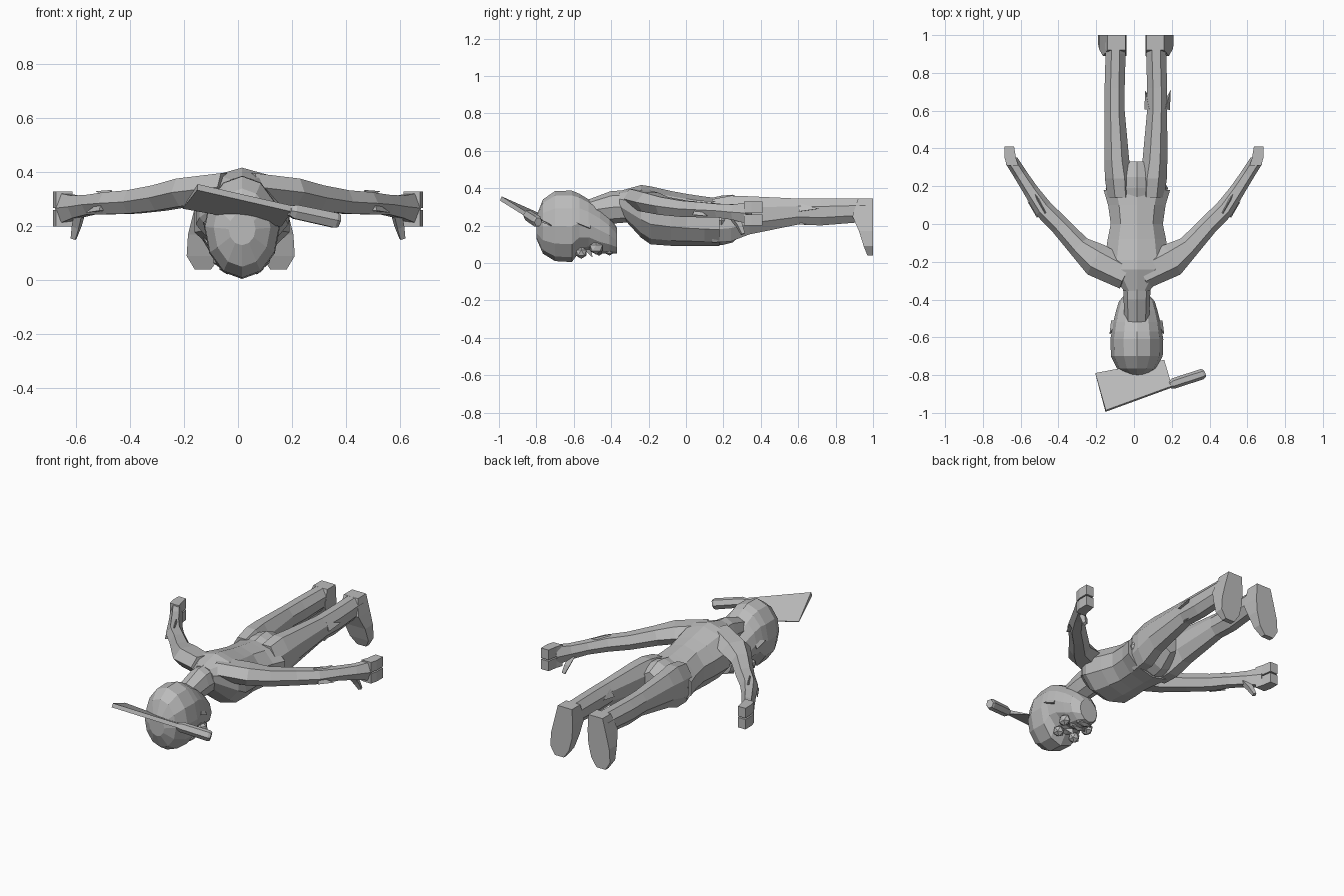
import bpy, bmesh, math
from mathutils import Vector, Matrix

CX = 0.015  # centre line of the body
grey = bpy.data.materials.new("plain grey")
grey.diffuse_color = (0.5, 0.5, 0.5, 1)


def finish(name, bm):
    bmesh.ops.recalc_face_normals(bm, faces=bm.faces)
    me = bpy.data.meshes.new(name)
    bm.to_mesh(me)
    bm.free()
    me.materials.append(grey)
    ob = bpy.data.objects.new(name, me)
    bpy.context.collection.objects.link(ob)
    return ob


def loft(name, rings):
    """Skin a list of equal-length point loops and cap both ends."""
    bm = bmesh.new()
    loops = [[bm.verts.new(p) for p in r] for r in rings]
    n = len(loops[0])
    for a, b in zip(loops, loops[1:]):
        for i in range(n):
            j = (i + 1) % n
            bm.faces.new((a[i], a[j], b[j], b[i]))
    bm.faces.new(loops[0])
    bm.faces.new(loops[-1])
    return finish(name, bm)


def section(y, x0, x1, z0, z1, n=8, turn=0.0):
    """Oval cross-section in the xz plane."""
    return [((x0 + x1) / 2 + (x1 - x0) / 2 * math.cos(turn + 2 * math.pi * i / n), y,
             (z0 + z1) / 2 + (z1 - z0) / 2 * math.sin(turn + 2 * math.pi * i / n))
            for i in range(n)]


def tube(name, path, n=6):
    """Loft along points (x, y, z, half width, half height)."""
    rings = []
    for k, (x, y, z, w, h) in enumerate(path):
        a, b = path[max(k - 1, 0)], path[min(k + 1, len(path) - 1)]
        d = (Vector(b[:3]) - Vector(a[:3])).normalized()
        side = d.cross(Vector((0, 0, 1))).normalized()
        up = side.cross(d)
        rings.append([Vector((x, y, z)) + side * w * math.cos(2 * math.pi * i / n)
                      + up * h * math.sin(2 * math.pi * i / n) for i in range(n)])
    return loft(name, rings)


def spike(name, base, tip, r):
    """Three-sided point of torn cloth."""
    base, tip = Vector(base), Vector(tip)
    bm = bmesh.new()
    rot = (tip - base).to_track_quat('Z', 'Y').to_matrix().to_4x4()
    bmesh.ops.create_cone(bm, cap_ends=True, segments=3, radius1=r, radius2=0,
                          depth=(tip - base).length,
                          matrix=Matrix.Translation((base + tip) / 2) @ rot)
    return finish(name, bm)


def ball(name, loc, scale):
    bm = bmesh.new()
    bmesh.ops.create_icosphere(bm, subdivisions=1, radius=1,
                               matrix=Matrix.Translation(loc) @ Matrix.Diagonal((*scale, 1)))
    return finish(name, bm)


# head, crown to chin, face downwards
loft("head", [section(y, CX - w, CX + w, a, b, 12) for y, w, a, b in [
    (-0.80, 0.05, 0.13, 0.25), (-0.765, 0.105, 0.05, 0.34), (-0.70, 0.137, 0.01, 0.385),
    (-0.61, 0.14, 0.005, 0.387), (-0.57, 0.133, 0.06, 0.37), (-0.52, 0.125, 0.07, 0.34),
    (-0.46, 0.11, 0.05, 0.30), (-0.41, 0.095, 0.05, 0.25), (-0.37, 0.06, 0.05, 0.19)]])
loft("neck", [section(y, CX - w, CX + w, a, b, 8) for y, w, a, b in [
    (-0.52, 0.065, 0.22, 0.34), (-0.40, 0.07, 0.21, 0.385), (-0.28, 0.075, 0.22, 0.39)]])
# face
spike("nose", (CX, -0.54, 0.09), (CX, -0.50, 0.03), 0.035)
ball("upper_lip", (CX, -0.465, 0.06), (0.06, 0.02, 0.022))
ball("lower_lip", (CX, -0.41, 0.06), (0.055, 0.025, 0.02))
for s, side in ((-1, "left"), (1, "right")):
    ball("eye_" + side, (CX + s * 0.055, -0.56, 0.055), (0.033, 0.033, 0.033))
    ball("cheek_" + side, (CX + s * 0.08, -0.48, 0.08), (0.03, 0.04, 0.035))
    spike("ear_" + side, (CX + s * 0.11, -0.52, 0.20), (CX + s * 0.145, -0.585, 0.215), 0.032)

# torso with the shirt hem flaring over the hips
loft("torso", [section(y, CX - w, CX + w, a, b, 10, math.pi / 2) for y, w, a, b in [
    (-0.355, 0.07, 0.26, 0.385), (-0.24, 0.165, 0.135, 0.417), (-0.19, 0.18, 0.10, 0.41),
    (-0.08, 0.162, 0.092, 0.385), (0.0, 0.145, 0.09, 0.37), (0.10, 0.16, 0.09, 0.355),
    (0.18, 0.185, 0.09, 0.345)]])
loft("hips", [section(y, CX - w, CX + w, a, b, 8, math.pi / 2) for y, w, a, b in [
    (0.10, 0.14, 0.11, 0.34), (0.19, 0.165, 0.095, 0.36), (0.25, 0.13, 0.11, 0.365),
    (0.33, 0.05, 0.18, 0.33)]])

for s, side in ((-1, "left"), (1, "right")):
    # arm from collar to wrist
    tube("arm_" + side, [(s * x, y, z, w, h) for x, y, z, w, h in [
        (0.04, -0.27, 0.345, 0.08, 0.06), (0.20, -0.19, 0.325, 0.09, 0.06),
        (0.29, -0.12, 0.305, 0.06, 0.055), (0.39, -0.01, 0.29, 0.052, 0.05),
        (0.48, 0.08, 0.285, 0.05, 0.047), (0.545, 0.175, 0.28, 0.04, 0.042),
        (0.60, 0.26, 0.272, 0.036, 0.048), (0.648, 0.335, 0.267, 0.035, 0.065)]])
    # two blocky fingers and a thumb
    for label, z0, z1 in (("lower", 0.20, 0.26), ("upper", 0.268, 0.328)):
        loft(label + "_finger_" + side, [
            [(s * (x0 + dx), y, z) for dx, z in ((0, z0), (w, z0), (w, z1), (0, z1))]
            for y, x0, w in ((0.31, 0.612, 0.062), (0.35, 0.625, 0.06), (0.41, 0.635, 0.05))])
    tube("thumb_" + side, [(s * 0.585, 0.25, 0.25, 0.022, 0.022),
                           (s * 0.597, 0.285, 0.20, 0.02, 0.02),
                           (s * 0.608, 0.305, 0.155, 0.013, 0.013)], 4)
    # torn sleeve
    spike("sleeve_rip_outer_" + side, (s * 0.50, 0.05, 0.27), (s * 0.565, 0.12, 0.25), 0.025)
    spike("sleeve_rip_top_" + side, (s * 0.47, 0.06, 0.31), (s * 0.525, 0.16, 0.33), 0.025)
    # leg
    cx = 0.01
    loft("leg_" + side, [section(y, cx + s * x0, cx + s * x1, a, b, 8, math.pi / 8)
                         for y, x0, x1, a, b in [
        (0.14, 0.01, 0.155, 0.10, 0.35), (0.24, 0.01, 0.17, 0.105, 0.37),
        (0.34, 0.03, 0.172, 0.145, 0.365), (0.60, 0.055, 0.17, 0.20, 0.35),
        (0.72, 0.055, 0.17, 0.195, 0.35), (0.90, 0.05, 0.165, 0.21, 0.35),
        (0.96, 0.05, 0.165, 0.215, 0.35)]])
    # foot with the toes pointing down and the sole facing back
    loft("foot_" + side, [
        [(cx + s * x0, y0, z), (cx + s * x1, y0, z), (cx + s * x1, 1.0, z), (cx + s * x0, 1.0, z)]
        for z, x0, x1, y0 in [(0.345, 0.055, 0.15, 0.92), (0.25, 0.05, 0.175, 0.89),
                              (0.17, 0.055, 0.195, 0.925), (0.09, 0.075, 0.20, 0.95),
                              (0.04, 0.11, 0.17, 0.97)]])

# torn trouser leg
for x, tx, z in ((0.08, 0.06, 0.29), (0.165, 0.195, 0.29), (0.13, 0.14, 0.22)):
    spike("trouser_rip", (x, 0.61, z), (tx, 0.71, z), 0.03)

# cleaver stuck in the crown
corners = [Vector(p) for p in ((-0.15, -0.99, 0.345), (0.20, -0.862, 0.265),
                               (0.16, -0.72, 0.20), (-0.205, -0.79, 0.267))]
normal = (corners[1] - corners[0]).cross(corners[3] - corners[0]).normalized()
thick = (0.012, 0.012, 0.002, 0.002)
loft("cleaver_blade", [[c + normal * t * k for c, t in zip(corners, thick)] for k in (-1, 1)])
tube("cleaver_handle", [(0.19, -0.852, 0.258, 0.02, 0.02), (0.21, -0.844, 0.254, 0.028, 0.03),
                        (0.36, -0.795, 0.222, 0.028, 0.032), (0.372, -0.79, 0.219, 0.022, 0.026)], 6)
